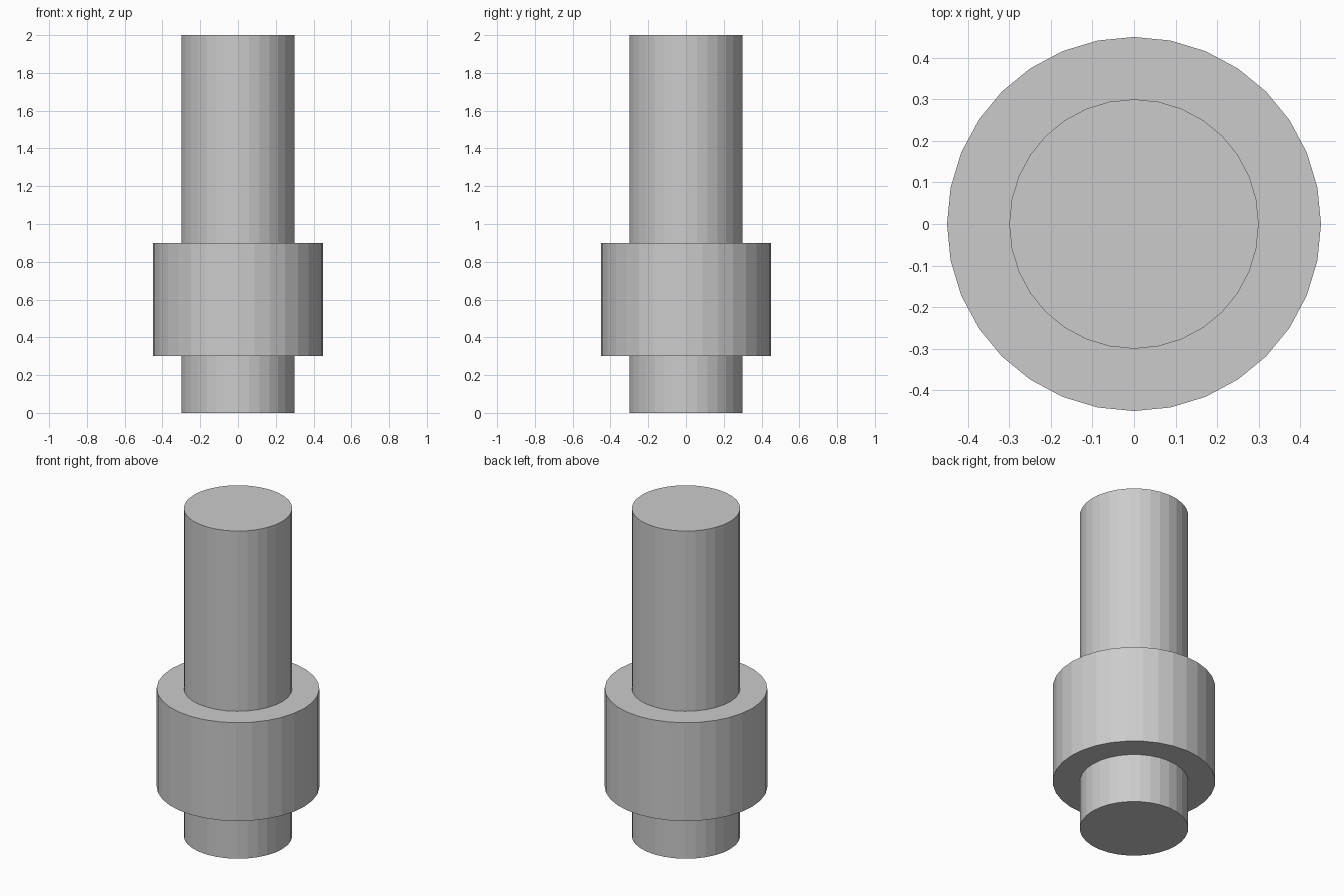
import bpy

if "Cube" in bpy.data.objects:
    bpy.data.objects.remove(bpy.data.objects["Cube"])

SIDES = 32


def cylinder(name, radius, z_bottom, z_top):
    bpy.ops.mesh.primitive_cylinder_add(
        vertices=SIDES, radius=radius, depth=z_top - z_bottom,
        location=(0, 0, (z_bottom + z_top) / 2))
    obj = bpy.context.object
    obj.name = name
    return obj


# Long central shaft, full height
cylinder("shaft", 0.30, 0.0, 2.0)

# Wider collar around the lower part of the shaft
cylinder("collar", 0.45, 0.3, 0.9)
